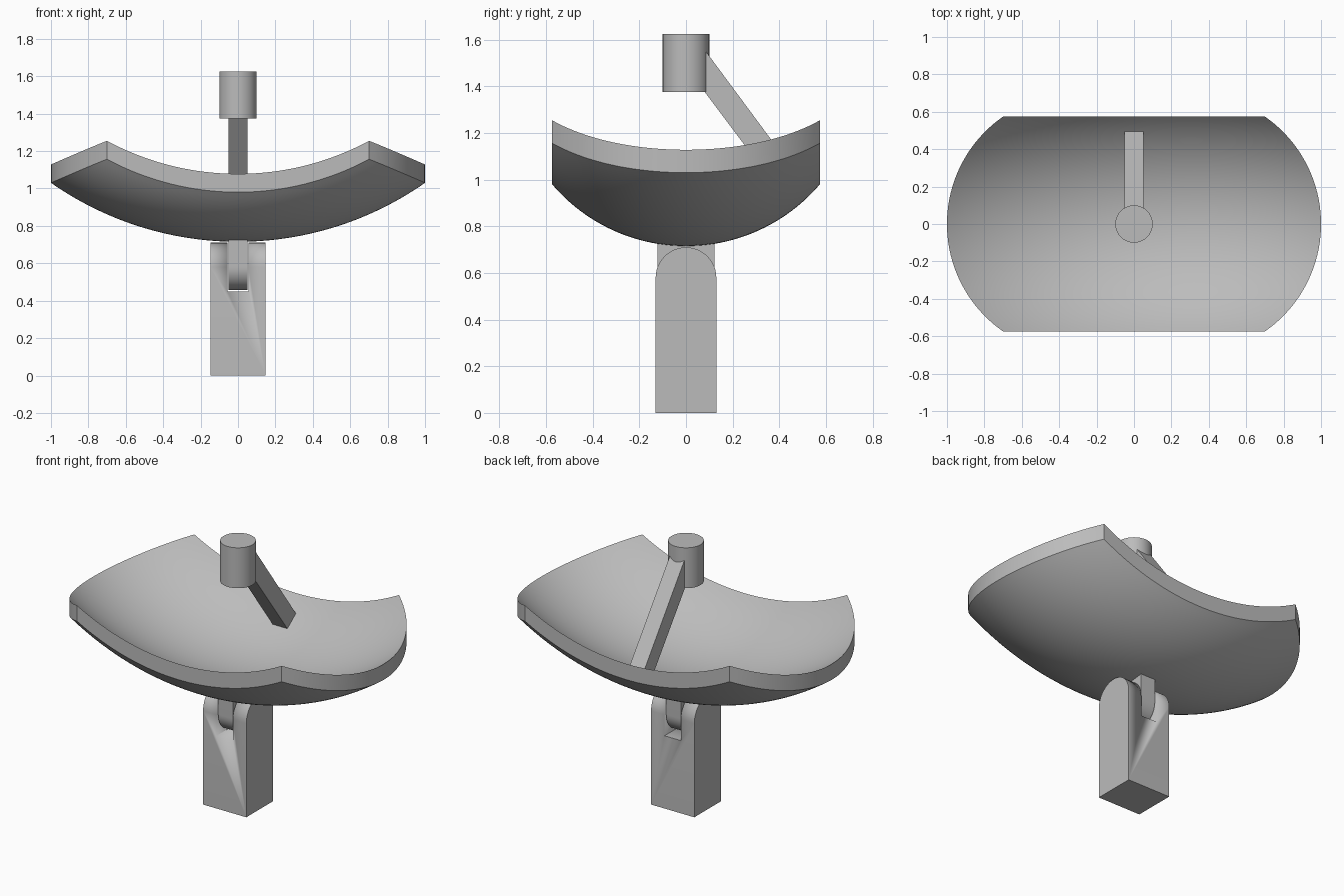
import bpy, bmesh, math

cube = bpy.data.objects.get("Cube")
if cube:
    bpy.data.objects.remove(cube, do_unlink=True)

grey = bpy.data.materials.new("plain grey")
grey.use_nodes = True
COLOUR = (0.5, 0.5, 0.5, 1)
grey.diffuse_color = COLOUR
grey.node_tree.nodes["Principled BSDF"].inputs["Base Color"].default_value = COLOUR


def finish(name, bm, angle=30):
    """Turn a bmesh into a shaded object."""
    bmesh.ops.recalc_face_normals(bm, faces=bm.faces)
    mesh = bpy.data.meshes.new(name)
    bm.to_mesh(mesh)
    bm.free()
    mesh.materials.append(grey)
    obj = bpy.data.objects.new(name, mesh)
    bpy.context.collection.objects.link(obj)
    bpy.ops.object.select_all(action='DESELECT')
    obj.select_set(True)
    bpy.context.view_layer.objects.active = obj
    bpy.ops.object.shade_smooth_by_angle(angle=math.radians(angle))
    return obj


def prism(name, profile, half_width):
    """Extrude a (y, z) profile symmetrically along x."""
    bm = bmesh.new()
    face = bm.faces.new([bm.verts.new((-half_width, y, z)) for y, z in profile])
    ext = bmesh.ops.extrude_face_region(bm, geom=[face])["geom"]
    bmesh.ops.translate(bm, vec=(2 * half_width, 0, 0),
                        verts=[g for g in ext if isinstance(g, bmesh.types.BMVert)])
    return finish(name, bm)


def half_round(radius, centre_z, flat_z, steps=24):
    """Slab profile with one rounded end, the other end flat at flat_z."""
    sign = 1 if centre_z > flat_z else -1
    arc = [(radius * math.cos(math.pi * i / steps),
            centre_z + sign * radius * math.sin(math.pi * i / steps))
           for i in range(steps + 1)]
    return arc + [(-radius, flat_z), (radius, flat_z)]


# Reflector dish: toroidal sheet with straight long sides and arched ends
HALF_DEPTH, END_R, END_X = 0.574, 0.7, 0.3
RING_R, TUBE_R, LOW_Z, THICK = 1.744, 0.754, 0.715, 0.098
bm = bmesh.new()
bmesh.ops.create_grid(bm, x_segments=64, y_segments=48, size=1)
for v in bm.verts:
    y = v.co.y * HALF_DEPTH
    x = v.co.x * (END_X + math.sqrt(END_R ** 2 - y ** 2))
    ring = RING_R - TUBE_R + math.sqrt(TUBE_R ** 2 - y ** 2)
    v.co = (x, y, LOW_Z + RING_R - math.sqrt(ring ** 2 - x ** 2))
sheet = bmesh.ops.extrude_face_region(bm, geom=bm.faces[:], use_keep_orig=True)["geom"]
bmesh.ops.translate(bm, vec=(0, 0, THICK),
                    verts=[g for g in sheet if isinstance(g, bmesh.types.BMVert)])
finish("reflector_dish", bm)

# Feed horn above the dish
bm = bmesh.new()
bmesh.ops.create_cone(bm, cap_ends=True, segments=64, radius1=0.1, radius2=0.1, depth=0.25)
bmesh.ops.translate(bm, vec=(0, 0, 1.5), verts=bm.verts)
finish("feed_horn", bm)

# Slanted arm from the dish to the horn
prism("feed_arm", [(0.04, 1.611), (0.04, 1.43), (0.44, 0.896), (0.52, 0.963)], 0.05)

# Forked post with a rounded top and a slot
post = prism("post", half_round(0.13, 0.58, 0), 0.148)
cutter = prism("slot_cutter", [(-0.3, 0.45), (0.3, 0.45), (0.3, 0.9), (-0.3, 0.9)], 0.056)
slot = post.modifiers.new("slot", 'BOOLEAN')
slot.operation, slot.object, slot.solver = 'DIFFERENCE', cutter, 'EXACT'
bpy.context.view_layer.objects.active = post
bpy.ops.object.modifier_apply(modifier=slot.name)
bpy.data.objects.remove(cutter, do_unlink=True)

# Hinge tongue under the dish
prism("hinge_tongue", half_round(0.122, 0.58, 0.76), 0.05)
